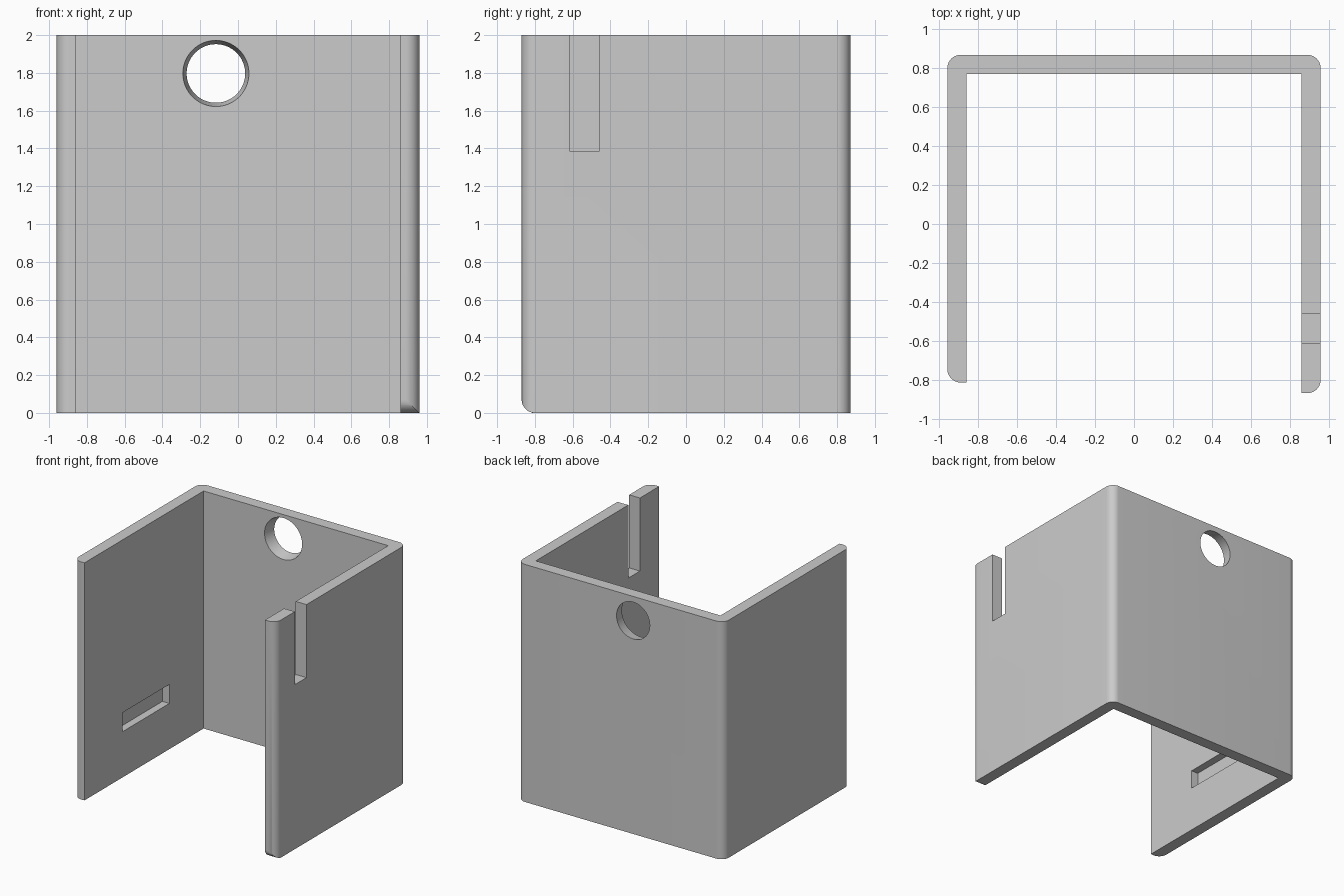
import bpy, bmesh, math
from mathutils import Matrix, Vector

cube = bpy.data.objects.get("Cube")
if cube:
    bpy.data.objects.remove(cube, do_unlink=True)

HEIGHT = 2.0
OUT, INN = 0.96, 0.86          # outer and inner half widths
BACK, BACK_IN = 0.87, 0.77     # outer and inner faces of the back wall
FRONT_L, FRONT_R = -0.87, -0.815
R = 0.07                       # rounded outer corners

grey = bpy.data.materials.new("light_grey")
grey.use_nodes = True
colour = (0.6, 0.6, 0.6, 1)
grey.diffuse_color = colour
grey.node_tree.nodes["Principled BSDF"].inputs["Base Color"].default_value = colour


def arc(cx, cy, r, start, end, steps=12):
    angles = [math.radians(start + (end - start) * i / steps) for i in range(steps + 1)]
    return [(cx + r * math.cos(a), cy + r * math.sin(a)) for a in angles]


def finish(bm, name):
    bmesh.ops.recalc_face_normals(bm, faces=bm.faces)
    mesh = bpy.data.meshes.new(name)
    bm.to_mesh(mesh)
    bm.free()
    mesh.materials.append(grey)
    obj = bpy.data.objects.new(name, mesh)
    bpy.context.collection.objects.link(obj)
    return obj


def prism(name, points, direction):
    bm = bmesh.new()
    face = bm.faces.new([bm.verts.new(p) for p in points])
    new = bmesh.ops.extrude_face_region(bm, geom=[face])["geom"]
    verts = [v for v in new if isinstance(v, bmesh.types.BMVert)]
    bmesh.ops.translate(bm, verts=verts, vec=Vector(direction))
    return finish(bm, name)


def box(name, low, high):
    (x, y, z), (x2, y2, z2) = low, high
    return prism(name, [(x, y, z), (x2, y, z), (x2, y2, z), (x, y2, z)], (0, 0, z2 - z))


# U-shaped wall outline with rounded outer corners
outline = [(INN, FRONT_L)]
outline += arc(OUT - R, FRONT_L + R, R, -90, 0)
outline += arc(OUT - R, BACK - R, R, 0, 90)
outline += arc(-OUT + R, BACK - R, R, 90, 180)
outline += arc(-OUT + R, FRONT_R + R, R, 180, 270)
outline += [(-INN, FRONT_R), (-INN, BACK_IN), (INN, BACK_IN)]
bracket = prism("u_bracket", [(x, y, 0) for x, y in outline], (0, 0, HEIGHT))

# Open slot at the top of the left wall, blind pocket inside the right wall
cutters = [box("slot_cutter", (0.8, -0.615, 1.385), (1.1, -0.46, 2.2)),
           box("pocket_cutter", (-0.925, -0.31, 0.385), (-0.7, 0.315, 0.545))]

# Tapered round hole through the back wall, wider on the inside
bm = bmesh.new()
slope = (0.175 - 0.155) / (BACK - BACK_IN)
depth = 0.2
middle = (BACK + BACK_IN) / 2
bmesh.ops.create_cone(bm, cap_ends=True, segments=64, depth=depth,
                      radius1=0.165 + slope * depth / 2,
                      radius2=0.165 - slope * depth / 2,
                      matrix=Matrix.Translation((-0.117, middle, 1.797))
                      @ Matrix.Rotation(-math.pi / 2, 4, "X"))
cutters.append(finish(bm, "hole_cutter"))

# Rounded lower front edge of the left wall
edge = [(FRONT_L - 0.1, -0.1), (FRONT_L + R, -0.1)]
edge += arc(FRONT_L + R, R, R, 270, 180) + [(FRONT_L - 0.1, R)]
cutters.append(prism("edge_cutter", [(0.8, y, z) for y, z in edge], (0.3, 0, 0)))

bpy.ops.object.select_all(action="DESELECT")
bpy.context.view_layer.objects.active = bracket
bracket.select_set(True)
for cutter in cutters:
    mod = bracket.modifiers.new(cutter.name, "BOOLEAN")
    mod.operation = "DIFFERENCE"
    mod.solver = "EXACT"
    mod.object = cutter
    bpy.ops.object.modifier_apply(modifier=mod.name)
    bpy.data.objects.remove(cutter, do_unlink=True)

bpy.ops.object.shade_smooth_by_angle(angle=math.radians(30))
